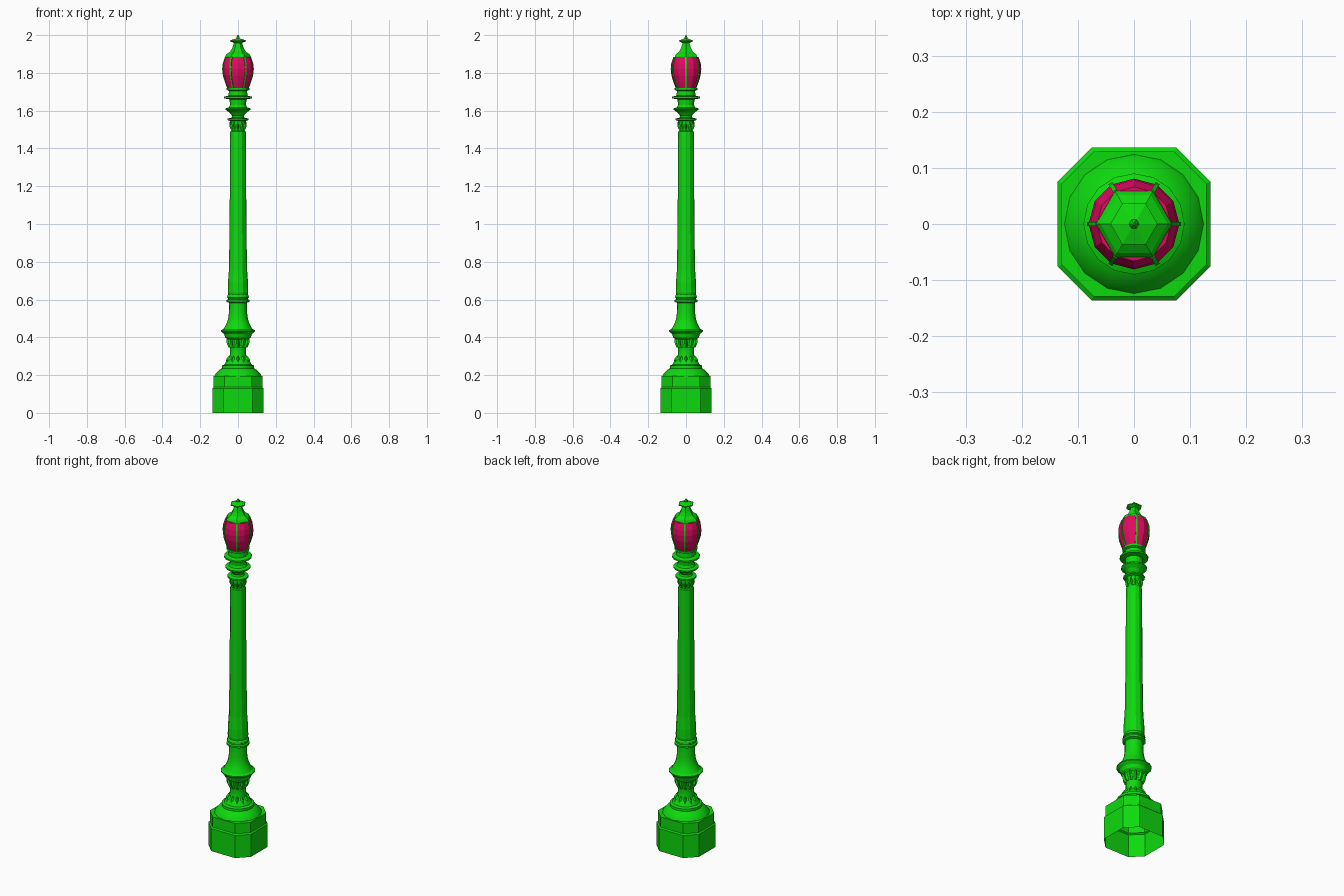
import bpy, bmesh
from math import sin, cos, pi, radians

cube = bpy.data.objects.get("Cube")
if cube:
    bpy.data.objects.remove(cube, do_unlink=True)


def material(name, rgb):
    m = bpy.data.materials.new(name)
    m.use_nodes = True
    m.diffuse_color = (*rgb, 1)
    m.node_tree.nodes["Principled BSDF"].inputs["Base Color"].default_value = (*rgb, 1)
    return m


GREEN = material("green_paint", (0.004, 0.70, 0.004))
RED = material("crimson_glass", (0.75, 0.003, 0.12))


def finish(name, bm, mat, smooth=None):
    bmesh.ops.recalc_face_normals(bm, faces=bm.faces)
    mesh = bpy.data.meshes.new(name)
    bm.to_mesh(mesh)
    bm.free()
    mesh.materials.append(mat)
    ob = bpy.data.objects.new(name, mesh)
    bpy.context.collection.objects.link(ob)
    if smooth:
        bpy.ops.object.select_all(action="DESELECT")
        ob.select_set(True)
        bpy.context.view_layer.objects.active = ob
        bpy.ops.object.shade_smooth_by_angle(angle=radians(smooth))
    return ob


def loft(name, rings, mat, bottom=True, top=True, smooth=None):
    """Skin a list of rings of points, with optional end caps."""
    bm = bmesh.new()
    loops = [[bm.verts.new(p) for p in ring] for ring in rings]
    n = len(loops[0])
    for a, b in zip(loops, loops[1:]):
        for i in range(n):
            j = (i + 1) % n
            bm.faces.new((a[i], a[j], b[j], b[i]))
    if bottom:
        bm.faces.new(loops[0][::-1])
    if top:
        bm.faces.new(loops[-1])
    return finish(name, bm, mat, smooth)


def turned(name, profile, mat, sides, **kw):
    """Lathe a list of (radius, height) pairs."""
    rings = [[(r * cos(2 * pi * i / sides), r * sin(2 * pi * i / sides), z)
              for i in range(sides)] for r, z in profile]
    return loft(name, rings, mat, **kw)


def octagon(half, corner, z):
    pts = [(half, -corner), (half, corner), (corner, half), (-corner, half),
           (-half, corner), (-half, -corner), (-corner, -half), (corner, -half)]
    return [(x, y, z) for x, y in pts]


# Hollow two-tier octagonal plinth, open underneath
loft("plinth", [octagon(0.136, 0.076, 0), octagon(0.136, 0.076, 0.13),
                octagon(0.129, 0.072, 0.136), octagon(0.129, 0.072, 0.195)],
     GREEN, bottom=False)

# Stepped foot and waisted neck
turned("foot_moulding", [(0.124, 0.195), (0.118, 0.207), (0.098, 0.228), (0.086, 0.236),
                         (0.086, 0.25), (0.072, 0.256), (0.062, 0.275), (0.047, 0.29),
                         (0.043, 0.31), (0.043, 0.35), (0.05, 0.37), (0.054, 0.39)],
       GREEN, 16, smooth=25)

# Flared collar and lower sleeve
turned("flared_collar", [(0.05, 0.385), (0.068, 0.4), (0.074, 0.418), (0.09, 0.432),
                         (0.09, 0.438), (0.076, 0.445), (0.062, 0.47), (0.053, 0.495),
                         (0.048, 0.53), (0.047, 0.585)], GREEN, 16, smooth=25)
turned("sleeve_ring", [(0.048, 0.583), (0.06, 0.588), (0.06, 0.598), (0.052, 0.602),
                       (0.052, 0.608), (0.058, 0.612), (0.056, 0.622), (0.05, 0.63)],
       GREEN, 16)

# Long tapered shaft
turned("shaft", [(0.05, 0.61), (0.054, 0.64), (0.053, 0.69), (0.048, 0.76),
                 (0.045, 0.95), (0.041, 1.49), (0.034, 1.495)], GREEN, 12)

# Capital with stacked discs
turned("capital", [(0.035, 1.49), (0.036, 1.51), (0.042, 1.53), (0.042, 1.545),
                   (0.055, 1.55), (0.055, 1.558), (0.034, 1.563), (0.03, 1.572),
                   (0.045, 1.59), (0.066, 1.605), (0.066, 1.612), (0.048, 1.618),
                   (0.042, 1.63), (0.045, 1.66), (0.073, 1.665), (0.073, 1.674),
                   (0.05, 1.68), (0.048, 1.705), (0.06, 1.71), (0.06, 1.72)], GREEN, 16)


# Raised leaf ribs around the neck and the capital
def leaf_band(name, count, r0, z0, r1, z1, width):
    bm = bmesh.new()
    for k in range(count):
        a = 2 * pi * k / count
        loops = []
        for r, z, w in ((r0, z0, width), ((r0 + r1) / 2 + 0.004, (z0 + z1) / 2, width),
                        (r1, z1, width * 0.4)):
            loops.append([bm.verts.new((q * cos(a) - t * sin(a), q * sin(a) + t * cos(a), z))
                          for q, t in ((r - 0.01, -w), (r, 0), (r - 0.01, w))])
        for lo, hi in zip(loops, loops[1:]):
            for i in range(3):
                j = (i + 1) % 3
                bm.faces.new((lo[i], lo[j], hi[j], hi[i]))
        bm.faces.new(loops[0])
        bm.faces.new(loops[-1])
    finish(name, bm, GREEN)


leaf_band("lower_neck_leaves", 12, 0.066, 0.265, 0.051, 0.3, 0.009)
leaf_band("upper_neck_leaves", 12, 0.05, 0.345, 0.062, 0.395, 0.009)
leaf_band("capital_leaves", 12, 0.039, 1.5, 0.045, 1.54, 0.007)

# Faceted lantern glass
GLASS = [(0.053, 1.715), (0.066, 1.75), (0.077, 1.785), (0.081, 1.82),
         (0.078, 1.85), (0.066, 1.885)]
turned("lantern_glass", GLASS, RED, 12)

# Six metal ribs following the glass
for k in range(6):
    a = pi * k / 3
    rings = []
    for r, z in GLASS:
        rings.append([(q * cos(a) - t * sin(a), q * sin(a) + t * cos(a), z)
                      for q, t in ((r - 0.008, -0.004), (r + 0.003, -0.004),
                                   (r + 0.003, 0.004), (r - 0.008, 0.004))])
    loft(f"lantern_rib_{k + 1}", rings, GREEN)

# Hexagonal roof, crown and finial
turned("lantern_roof", [(0.069, 1.878), (0.067, 1.89), (0.06, 1.9), (0.042, 1.912),
                        (0.031, 1.93), (0.02, 1.962)], GREEN, 6)
turned("roof_crown", [(0.02, 1.958), (0.042, 1.967), (0.042, 1.972), (0.01, 1.982)], GREEN, 6)
turned("finial", [(0.006, 1.978), (0.009, 1.985), (0.007, 1.992), (0.002, 2.0)], GREEN, 6)
